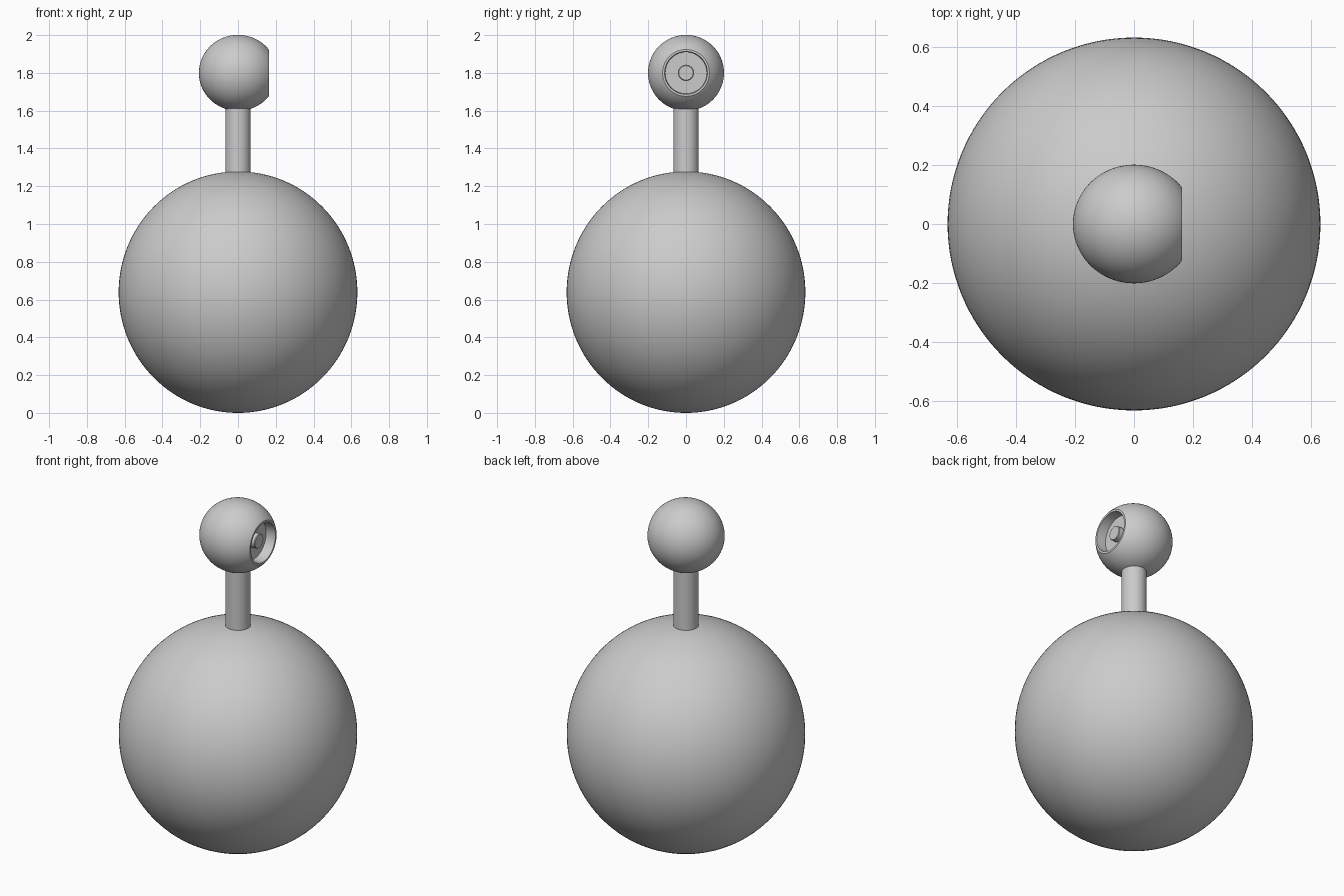
import bpy, bmesh, math
from mathutils import Matrix

if "Cube" in bpy.data.objects:
    bpy.data.objects.remove(bpy.data.objects["Cube"])

grey = bpy.data.materials.new("light_grey")
grey.diffuse_color = (0.6, 0.6, 0.6, 1)
grey.use_nodes = True
grey.node_tree.nodes["Principled BSDF"].inputs["Base Color"].default_value = grey.diffuse_color


def lathe(name, profile, matrix, segments=96):
    """Revolve (radius, height) points about z, then place with a matrix."""
    bm = bmesh.new()
    verts = [bm.verts.new((r, 0, h)) for r, h in profile]
    edges = [bm.edges.new(pair) for pair in zip(verts, verts[1:])]
    bmesh.ops.spin(bm, geom=verts + edges, cent=(0, 0, 0), axis=(0, 0, 1),
                   angle=math.tau, steps=segments, use_merge=True)
    bmesh.ops.remove_doubles(bm, verts=bm.verts, dist=1e-5)
    bmesh.ops.recalc_face_normals(bm, faces=bm.faces)
    bm.transform(matrix)
    mesh = bpy.data.meshes.new(name)
    bm.to_mesh(mesh)
    bm.free()
    mesh.materials.append(grey)
    obj = bpy.data.objects.new(name, mesh)
    bpy.context.collection.objects.link(obj)
    bpy.context.view_layer.objects.active = obj
    obj.select_set(True)
    bpy.ops.object.shade_smooth_by_angle(angle=math.radians(30))
    obj.select_set(False)
    return obj


def arc(radius, height, end, steps):
    """Elliptic profile from the lower pole through the angle end."""
    return [(radius * math.sin(end * i / steps), -height * math.cos(end * i / steps))
            for i in range(steps + 1)]


# Large ball body
lathe("body", arc(0.632, 0.639, math.pi, 64),
      Matrix.Translation((0, 0, 0.639)), 128)

# Stem between the balls
lathe("stem", [(0, 1.24), (0.067, 1.24), (0.067, 1.64), (0, 1.64)], Matrix.Identity(4), 64)

# Head ball, cut off towards +x with a shallow round recess
to_x = Matrix.Translation((0, 0, 1.8)) @ Matrix.Rotation(math.pi / 2, 4, 'Y')
cut = 0.163
shell = arc(0.201, 0.207, math.pi - math.acos(cut / 0.207), 48)
lathe("head", shell + [(0.113, cut), (0.110, 0.105), (0, 0.105)], to_x)

# Button in the middle of the recess
lathe("eye_button", [(0, 0.10), (0.041, 0.10), (0.041, 0.133), (0.038, 0.137), (0, 0.137)],
      to_x, 48)
